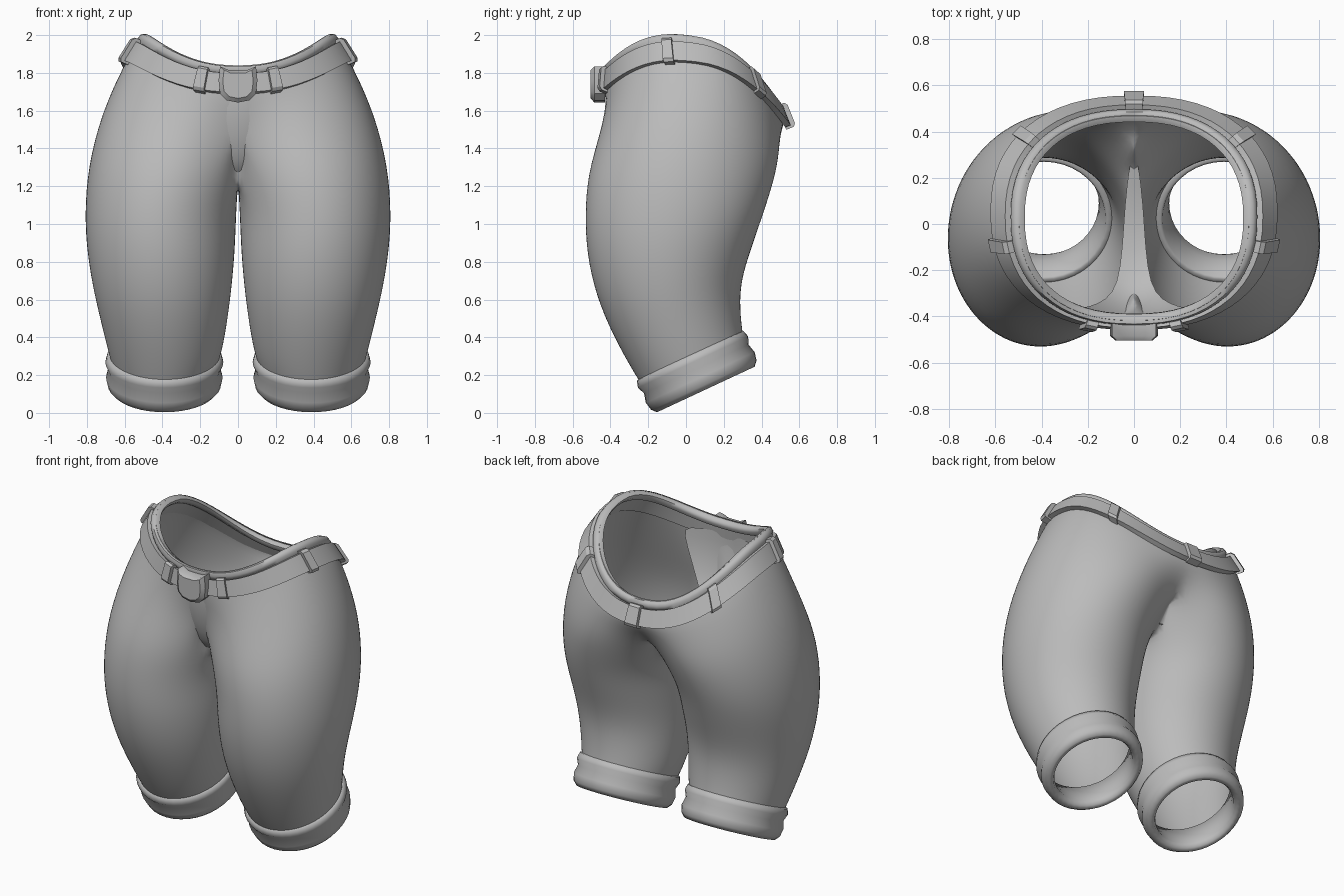
import bpy, bmesh, math
from math import sin, cos, pi, radians

if "Cube" in bpy.data.objects:
    bpy.data.objects.remove(bpy.data.objects["Cube"])

cloth = bpy.data.materials.new("grey_cloth")
cloth.diffuse_color = (0.5, 0.5, 0.5, 1)
cloth.use_nodes = True
cloth.node_tree.nodes["Principled BSDF"].inputs["Base Color"].default_value = cloth.diffuse_color


def make(name, verts, faces, mirror=False, subsurf=0, angle=40):
    me = bpy.data.meshes.new(name)
    me.from_pydata(verts, [], faces)
    bm = bmesh.new()
    bm.from_mesh(me)
    bmesh.ops.delete(bm, geom=[v for v in bm.verts if not v.link_faces], context='VERTS')
    bmesh.ops.recalc_face_normals(bm, faces=bm.faces)
    bm.to_mesh(me)
    bm.free()
    me.materials.append(cloth)
    ob = bpy.data.objects.new(name, me)
    bpy.context.collection.objects.link(ob)
    if mirror:
        m = ob.modifiers.new("mirror", 'MIRROR')
        m.merge_threshold = 0.0005
    if subsurf:
        s = ob.modifiers.new("smooth", 'SUBSURF')
        s.levels = s.render_levels = subsurf
    bpy.ops.object.select_all(action='DESELECT')
    ob.select_set(True)
    bpy.context.view_layer.objects.active = ob
    bpy.ops.object.shade_smooth_by_angle(angle=radians(angle))
    return ob


def grid_faces(rows, cols, wrap_rows=False):
    """Quads of a lofted stack of closed rings."""
    return [(r * cols + i, r * cols + (i + 1) % cols,
             (r + 1) % rows * cols + (i + 1) % cols, (r + 1) % rows * cols + i)
            for r in range(rows if wrap_rows else rows - 1) for i in range(cols)]


def spow(v, e=0.86):
    return math.copysign(abs(v) ** e, v)


def mix(a, b, t):
    return a + (b - a) * t


def waist(phi, t, off=0.0):
    """Point on the waistband: t=0 belt bottom, t=1 rim, off=outward offset."""
    c, s = cos(phi), sin(phi)
    x = mix(0.60, 0.50, t) * spow(c)
    y = mix(0.048, 0.025, t) + mix(0.487, 0.445, t) * spow(s)
    z = mix(1.605, 1.75, t) - 0.088 * s + 0.25 * c * c
    return (x + off * c, y + off * s, z + off * 0.4)


# Trouser legs: front y,z  back y,z  inner x, outer x, side lift, waist blend
N = 24
levels = [
    (-.22, .12, .32, .33, .12, .66, 0, 0),
    (-.29, .23, .30, .43, .08, .69, 0, 0),
    (-.395, .42, .285, .60, .05, .735, 0, 0),
    (-.48, .62, .305, .74, .028, .775, 0, 0),
    (-.53, .84, .36, .90, .012, .805, 0, 0),
    (-.54, 1.05, .415, 1.06, .006, .815, 0, 0),
    (-.525, 1.27, .465, 1.21, -.06, .80, .06, 0),
    (-.485, 1.49, .51, 1.37, -.08, .755, .16, .3),
]
verts = []
for yf, zf, yb, zb, xi, xo, lift, w in levels:
    for i in range(N):
        th = -pi + 2 * pi * i / N
        c, s = cos(th), sin(th)
        p = [(xi + xo) / 2 + (xo - xi) / 2 * c, mix(yf, yb, (s + 1) / 2),
             mix(zf, zb, (s + 1) / 2) + lift * max(c, 0) ** 2]
        if w:
            q = waist(max(-pi / 2, min(pi / 2, th / 1.5)), 0)
            p[0], p[1] = mix(p[0], q[0] * 1.1, w), mix(p[1], q[1], w)
        limit = 134 if w else 149
        if xi < 0 and abs(math.degrees(th)) > limit:
            p[0] = 0
        p[0] = max(p[0], 0)
        verts.append(p)
for t in (0, 0.5, 1):
    for i in range(N):
        th = -pi + 2 * pi * i / N
        p = list(waist(max(-pi / 2, min(pi / 2, th / 1.5)), t))
        if abs(math.degrees(th)) > 134:
            p[0] = 0
        verts.append(p)
# leave out the faces lying on the centre plane
faces = [f for f in grid_faces(len(levels) + 3, N) if any(verts[k][0] > 1e-4 for k in f)]
make("trouser_legs", verts, faces, mirror=True, subsurf=2, angle=60)

# Rolled cuffs: radius and height profile around the tilted leg opening
profile = [(.285, .205), (.312, .195), (.322, .16), (.305, .12), (.318, .07), (.308, .025),
           (.285, .0), (.258, .005), (.245, .035), (.25, .09), (.275, .2)]
tilt, M = radians(25), 40
verts = []
for r, h in profile:
    for i in range(M):
        a = 2 * pi * i / M
        verts.append((.39 + r * .97 * cos(a),
                      .105 + r * sin(a) * cos(tilt) - h * sin(tilt),
                      .124 + r * sin(a) * sin(tilt) + h * cos(tilt)))
make("cuffs", verts, grid_faces(len(profile), M, True), mirror=True, angle=60)


# Belt and rim bands swept around the waist
def band(name, section, seg=64, angle=40):
    vs = [waist(2 * pi * i / seg, t, o) for t, o in section for i in range(seg)]
    make(name, vs, grid_faces(len(section), seg, True), angle=angle)


band("belt", [(-.02, -.01), (-.02, .02), (.66, .024), (.66, -.01)])
band("waist_rim", [(.66, .0), (.8, .014), (.95, .012), (1.0, -.006), (.97, -.03), (.85, -.035), (.66, -.025)],
     angle=60)

# Belt loops
verts, faces = [], []
for deg in (-74, -106, -13, 193, 40, 140, 90):
    phi = radians(deg)
    half = 0.05 if abs(cos(phi)) > .5 else 0.045
    base = len(verts)
    for k in (-half, half):
        for t, o in [(-.1, -.01), (-.1, .03), (0, .042), (.66, .046), (.76, .034), (.76, -.01)]:
            verts.append(waist(phi + k, t, o))
    faces += [tuple(range(base, base + 6)), tuple(range(base + 11, base + 5, -1))]
    faces += [(base + i, base + (i + 1) % 6, base + 6 + (i + 1) % 6, base + 6 + i) for i in range(6)]
make("belt_loops", verts, faces, angle=30)

# Shield-shaped buckle with a chamfered front
outline = [(-.095, 1.835), (-.05, 1.815), (.05, 1.815), (.095, 1.835), (.103, 1.76),
           (.095, 1.69), (.06, 1.655), (0, 1.643), (-.06, 1.655), (-.095, 1.69), (-.103, 1.76)]
K = len(outline)
verts = [(x * s, y, 1.745 + (z - 1.745) * s)
         for y, s in ((-.43, 1), (-.485, 1), (-.505, .78)) for x, z in outline]
make("buckle", verts, grid_faces(3, K) + [tuple(range(K)), tuple(range(2 * K, 3 * K))], angle=30)

# Crotch panel: centre line y, z and half width, edges curving back into the legs
spine = [(-.43, 1.74, .28), (-.43, 1.62, .25), (-.405, 1.47, .19), (-.36, 1.34, .12),
         (-.28, 1.23, .07), (-.12, 1.185, .05), (.08, 1.185, .04), (.25, 1.22, .02)]
C = 7
verts = []
for y, z, w in spine:
    for j in range(C):
        u = j / (C - 1) * 2 - 1
        verts.append((u * w, y + .25 * w * u * u, z))
faces = [(r * C + j, r * C + j + 1, (r + 1) * C + j + 1, (r + 1) * C + j)
         for r in range(len(spine) - 1) for j in range(C - 1)]
make("crotch_panel", verts, faces, subsurf=1, angle=60)
